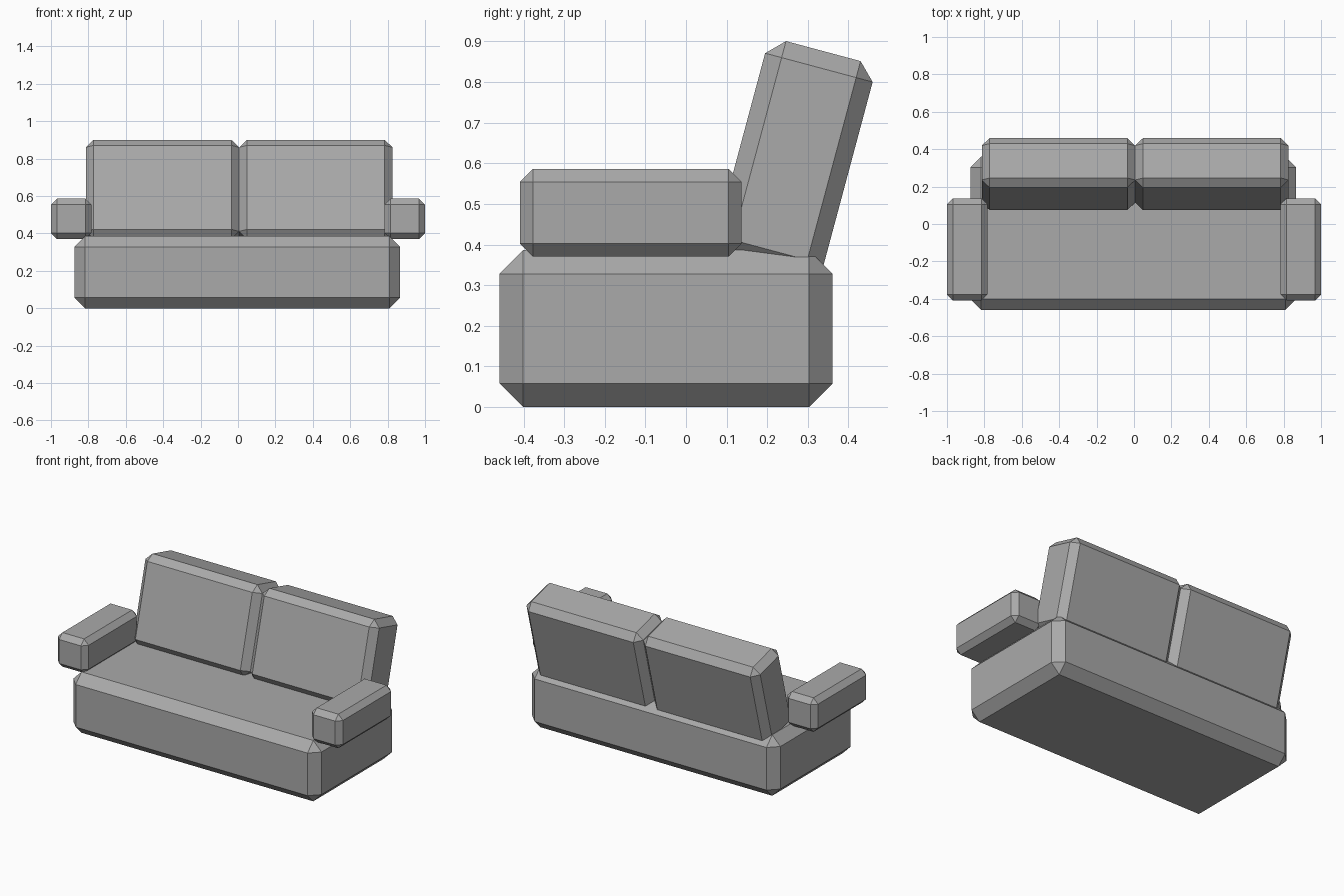
import bpy
import math

cube = bpy.data.objects.get("Cube")
if cube:
    bpy.data.objects.remove(cube, do_unlink=True)

# Single grey upholstery colour
grey = bpy.data.materials.new("grey_fabric")
grey.use_nodes = True
GREY = (0.4, 0.4, 0.4, 1.0)
grey.diffuse_color = GREY
grey.node_tree.nodes["Principled BSDF"].inputs["Base Color"].default_value = GREY


def chamfered_box(name, center, size, chamfer, tilt=0.0):
    """Flat-shaded box with cut edges, tilted about x by degrees."""
    bpy.ops.mesh.primitive_cube_add(size=1, location=center)
    box = bpy.context.object
    box.name = name
    box.scale = size
    bpy.ops.object.transform_apply(location=False, rotation=False, scale=True)
    box.rotation_euler.x = math.radians(tilt)
    bevel = box.modifiers.new("chamfer", 'BEVEL')
    bevel.width = chamfer
    bevel.segments = 1
    bevel.limit_method = 'NONE'
    box.data.materials.append(grey)
    return box


# Seat block
chamfered_box("seat_base", (-0.004, -0.049, 0.193), (1.742, 0.82, 0.386), 0.058)

# Armrests and leaning back cushions, one of each per side
for side, label in ((-1, "right"), (1, "left")):
    chamfered_box(label + "_armrest", (side * 0.892, -0.136, 0.478),
                  (0.216, 0.546, 0.216), 0.032)
    chamfered_box(label + "_back_cushion", (0.006 + side * 0.41, 0.267, 0.611),
                  (0.82, 0.274, 0.549), 0.042, tilt=-15)
